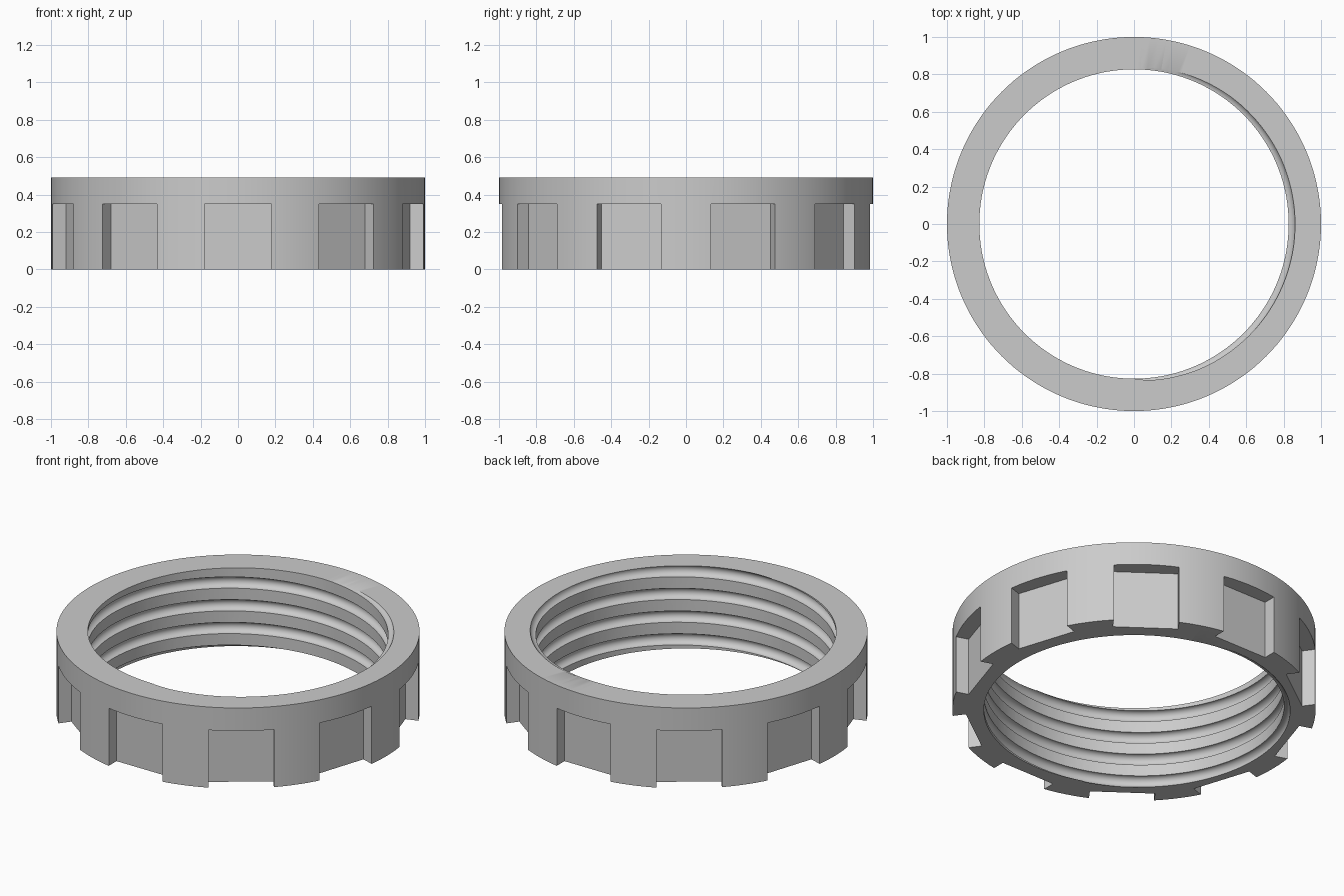
import bpy, bmesh
from math import pi, sin, cos, tau
from mathutils import Matrix, Vector

if "Cube" in bpy.data.objects:
    bpy.data.objects.remove(bpy.data.objects["Cube"])

OUTER, INNER, HEIGHT = 1.0, 0.827, 0.49
SEGMENTS = 144
NOTCHES, NOTCH_FLOOR, NOTCH_HALF, NOTCH_TOP = 10, 0.909, 0.18, 0.35
PITCH, GROOVE_RADIUS, GROOVE_SIDES = 0.138, 0.0345, 18

grey = bpy.data.materials.new("plain_grey")
grey.use_nodes = True
grey.diffuse_color = (0.6, 0.6, 0.6, 1)
grey.node_tree.nodes["Principled BSDF"].inputs["Base Color"].default_value = (0.6, 0.6, 0.6, 1)


def make_object(name, bm):
    bmesh.ops.recalc_face_normals(bm, faces=bm.faces)
    mesh = bpy.data.meshes.new(name)
    bm.to_mesh(mesh)
    bm.free()
    mesh.materials.append(grey)
    obj = bpy.data.objects.new(name, mesh)
    bpy.context.collection.objects.link(obj)
    return obj


def sweep(bm, sections, closed):
    """Skin a list of closed cross-sections."""
    rings = [[bm.verts.new(p) for p in s] for s in sections]
    n = len(rings[0])
    pairs = list(zip(rings, rings[1:]))
    if closed:
        pairs.append((rings[-1], rings[0]))
    else:
        bm.faces.new(rings[0])
        bm.faces.new(rings[-1])
    for a, b in pairs:
        for i in range(n):
            j = (i + 1) % n
            bm.faces.new((a[i], a[j], b[j], b[i]))


def polar(radius, angle, z):
    return Vector((radius * cos(angle), radius * sin(angle), z))


def cut(body, cutter):
    cutter.hide_render = True
    mod = body.modifiers.new(cutter.name, "BOOLEAN")
    mod.operation, mod.solver, mod.object = "DIFFERENCE", "EXACT", cutter
    bpy.context.view_layer.objects.active = body
    bpy.ops.object.modifier_apply(modifier=mod.name)
    bpy.data.objects.remove(cutter)


# Ring body: a rectangular section turned about z
bm = bmesh.new()
profile = [(INNER, 0), (OUTER, 0), (OUTER, HEIGHT), (INNER, HEIGHT)]
sweep(bm, [[polar(r, tau * i / SEGMENTS, z) for r, z in profile]
           for i in range(SEGMENTS)], True)
ring = make_object("threaded_ring", bm)

# Grip notches: flat-floored boxes around the lower outside
bm = bmesh.new()
depth, drop = 0.3, 0.1
for k in range(NOTCHES):
    turn = Matrix.Rotation(-pi / 2 + tau * k / NOTCHES, 4, "Z")
    place = Matrix.Translation((NOTCH_FLOOR + depth / 2, 0, (NOTCH_TOP - drop) / 2))
    scale = Matrix.Diagonal((depth, 2 * NOTCH_HALF, NOTCH_TOP + drop, 1))
    bmesh.ops.create_cube(bm, size=1, matrix=turn @ place @ scale)
cut(ring, make_object("notch_cutter", bm))

# Internal thread: a round groove on a right-handed helix, running out at both ends
bm = bmesh.new()
sections = []
for i in range(int(-4.2 * SEGMENTS), int(0.6 * SEGMENTS)):
    turns = i / SEGMENTS
    ring_points = []
    for s in range(GROOVE_SIDES):
        a = tau * (s + 0.25) / GROOVE_SIDES
        ring_points.append(polar(INNER + GROOVE_RADIUS * cos(a), tau * turns,
                                 HEIGHT + PITCH * turns + GROOVE_RADIUS * sin(a)))
    sections.append(ring_points)
sweep(bm, sections, False)
cut(ring, make_object("thread_cutter", bm))

# Smooth the round walls, keep edges crisp
bpy.ops.object.select_all(action="DESELECT")
ring.select_set(True)
bpy.context.view_layer.objects.active = ring
bpy.ops.object.shade_smooth_by_angle(angle=pi / 6)
